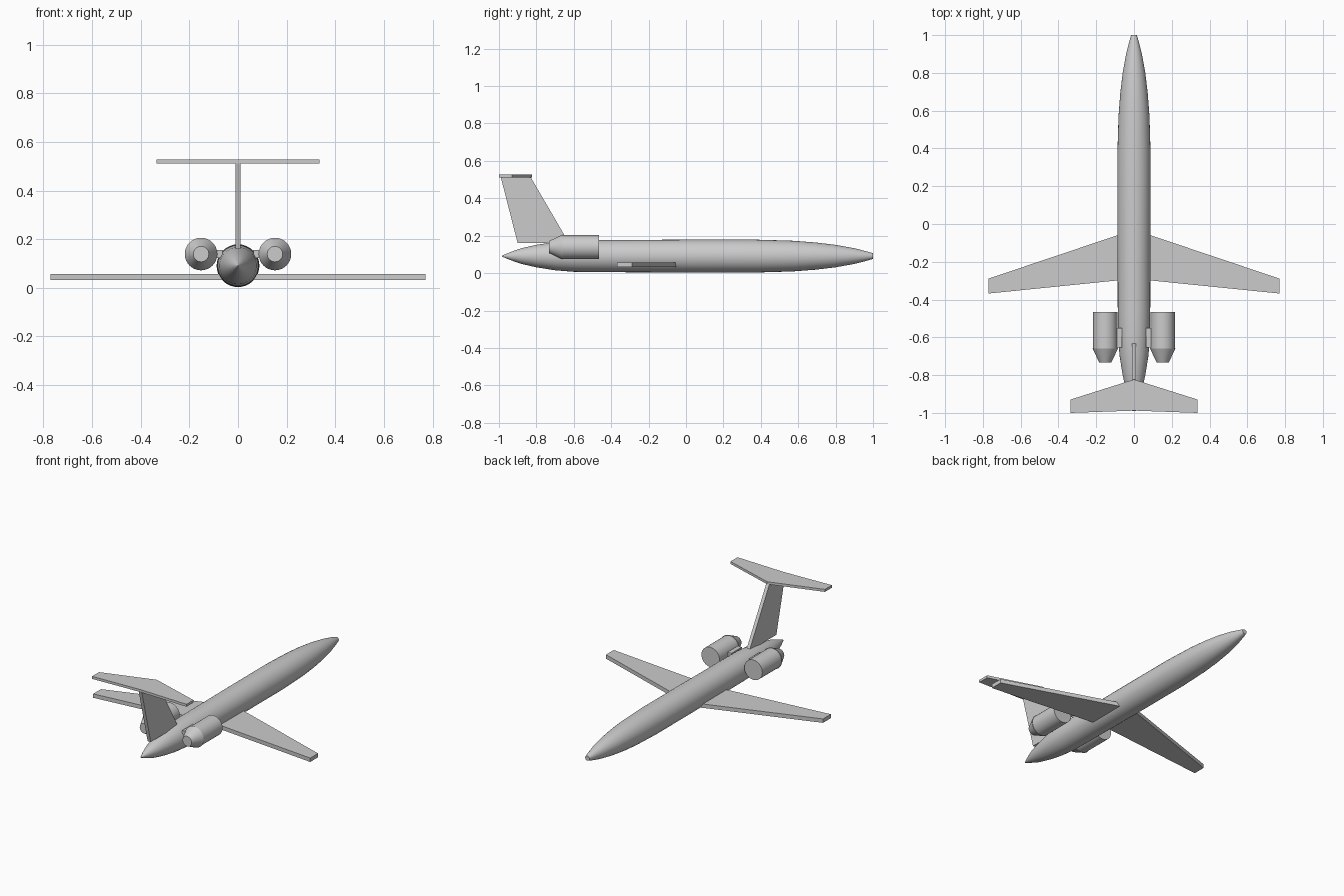
import bpy, bmesh, math
from mathutils import Vector

if "Cube" in bpy.data.objects:
    bpy.data.objects.remove(bpy.data.objects["Cube"])


def finish(name, bm, smooth=False):
    bmesh.ops.recalc_face_normals(bm, faces=bm.faces[:])
    me = bpy.data.meshes.new(name)
    bm.to_mesh(me)
    bm.free()
    ob = bpy.data.objects.new(name, me)
    bpy.context.collection.objects.link(ob)
    if smooth:
        bpy.ops.object.select_all(action='DESELECT')
        ob.select_set(True)
        bpy.context.view_layer.objects.active = ob
        bpy.ops.object.shade_smooth_by_angle(angle=math.radians(30))
    return ob


def lathe(name, profile, cx, cz, sides=32):
    """Round body along y from (y, radius) stations, with capped ends."""
    bm = bmesh.new()
    rings = []
    for y, r in profile:
        angles = [2 * math.pi * i / sides for i in range(sides)]
        rings.append([bm.verts.new((cx + r * math.cos(a), y, cz + r * math.sin(a)))
                      for a in angles])
    for a, b in zip(rings, rings[1:]):
        for i in range(sides):
            j = (i + 1) % sides
            bm.faces.new((a[i], a[j], b[j], b[i]))
    bm.faces.new(rings[0])
    bm.faces.new(rings[-1])
    return finish(name, bm, True)


def plate(name, outline, offset):
    """Flat outline extruded by an offset vector."""
    bm = bmesh.new()
    face = bm.faces.new([bm.verts.new(p) for p in outline])
    ext = bmesh.ops.extrude_face_region(bm, geom=[face], use_keep_orig=True)
    verts = [v for v in ext['geom'] if isinstance(v, bmesh.types.BMVert)]
    bmesh.ops.translate(bm, verts=verts, vec=Vector(offset))
    return finish(name, bm)


def swept_surface(name, half, z0, z1):
    """Left-right symmetric flying surface from (x, y) points, centre to tip to centre."""
    outline = half + [(-x, y) for x, y in reversed(half) if x > 0]
    return plate(name, [(x, y, z0) for x, y in outline], (0, 0, z1 - z0))


# Fuselage
lathe("fuselage", [(-0.985, 0.002), (-0.94, 0.021), (-0.88, 0.042), (-0.80, 0.060),
                   (-0.70, 0.076), (-0.60, 0.084), (-0.45, 0.086), (-0.18, 0.087),
                   (0.0, 0.088), (0.37, 0.088), (0.57, 0.082), (0.69, 0.073),
                   (0.80, 0.060), (0.90, 0.042), (0.97, 0.024), (1.0, 0.015)], 0, 0.091)

# Main wing
swept_surface("main_wing", [(0, -0.03), (0.77, -0.289), (0.77, -0.368), (0, -0.29)],
              0.032, 0.057)

# T-tail
swept_surface("tailplane", [(0, -0.823), (0.335, -0.929), (0.335, -1.0), (0, -0.988)],
              0.511, 0.527)
plate("tail_fin", [(-0.011, y, z) for y, z in
                   [(-0.90, 0.16), (-0.625, 0.16), (-0.83, 0.512), (-0.99, 0.512)]],
      (0.022, 0, 0))

# Engines with nozzles and pylons
for side, s in (("left", -1), ("right", 1)):
    lathe(side + "_nacelle", [(-0.66, 0.064), (-0.465, 0.064)], s * 0.152, 0.139)
    lathe(side + "_nozzle", [(-0.733, 0.032), (-0.66, 0.067)], s * 0.152, 0.139)
    x0, x1 = s * 0.063, s * 0.12
    plate(side + "_pylon", [(x0, -0.655, 0.122), (x1, -0.655, 0.122),
                            (x1, -0.55, 0.122), (x0, -0.55, 0.122)], (0, 0, 0.033))
